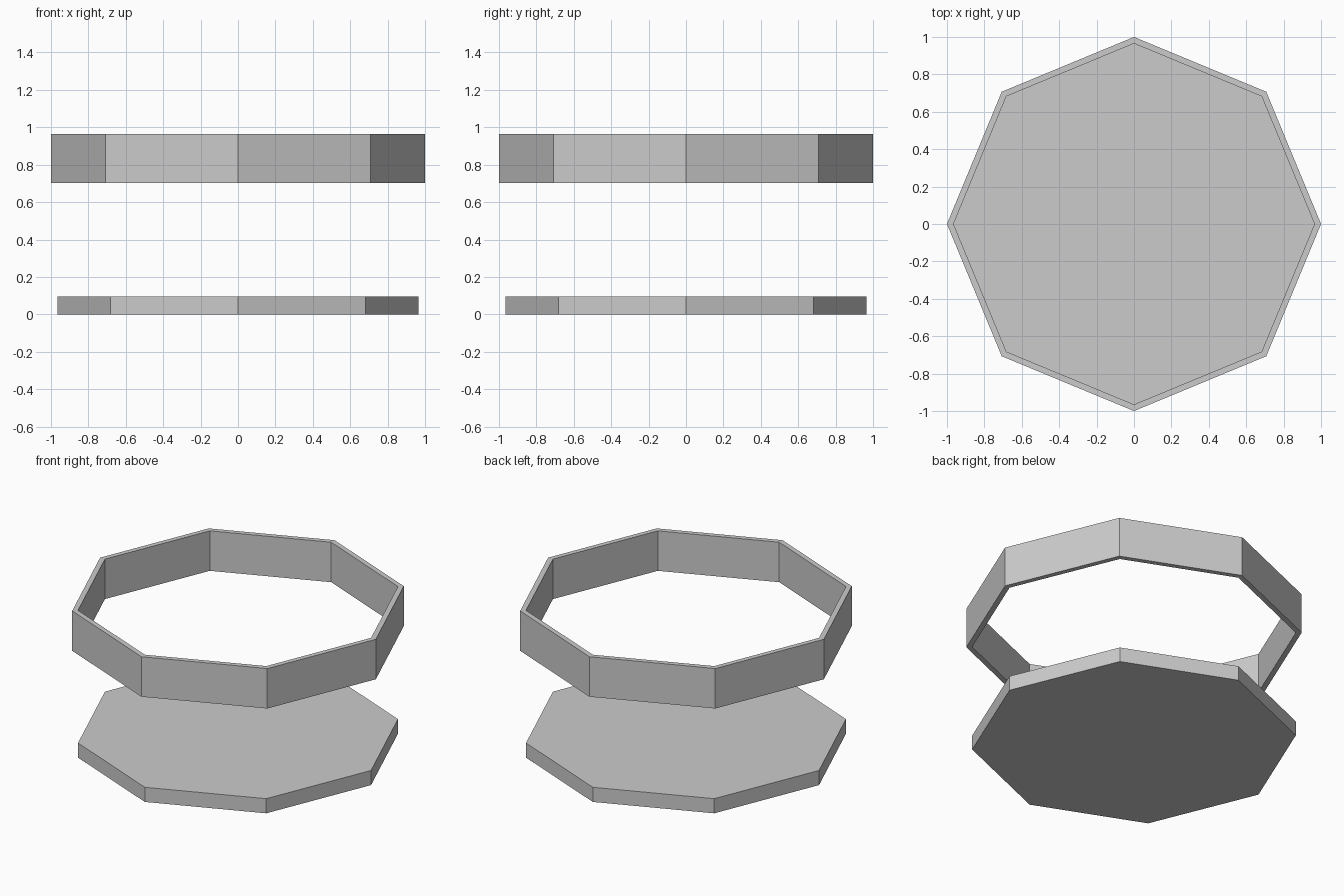
import bpy, bmesh
from math import cos, sin, tau

if "Cube" in bpy.data.objects:
    bpy.data.objects.remove(bpy.data.objects["Cube"])

SIDES = 8
OUTER, INNER = 1.0, 0.965


def octagon_part(name, profile, closed):
    """Sweep an (r, z) profile around z in flat octagonal steps."""
    bm = bmesh.new()
    rings = [[bm.verts.new((r * cos(tau * i / SIDES), r * sin(tau * i / SIDES), z))
              for i in range(SIDES)] for r, z in profile]
    pairs = list(zip(rings, rings[1:]))
    if closed:
        pairs.append((rings[-1], rings[0]))
    else:
        bm.faces.new(rings[0][::-1])
        bm.faces.new(rings[-1])
    for a, b in pairs:
        for i in range(SIDES):
            j = (i + 1) % SIDES
            bm.faces.new((a[i], a[j], b[j], b[i]))
    bmesh.ops.recalc_face_normals(bm, faces=bm.faces)
    mesh = bpy.data.meshes.new(name)
    bm.to_mesh(mesh)
    bm.free()
    obj = bpy.data.objects.new(name, mesh)
    bpy.context.collection.objects.link(obj)
    return obj


# Solid base plate
octagon_part("base_plate", [(INNER, 0.0), (INNER, 0.096)], closed=False)

# Thin-walled band floating above, its opening matching the plate
octagon_part("upper_ring", [(OUTER, 0.703), (OUTER, 0.965),
                            (INNER, 0.965), (INNER, 0.703)], closed=True)
